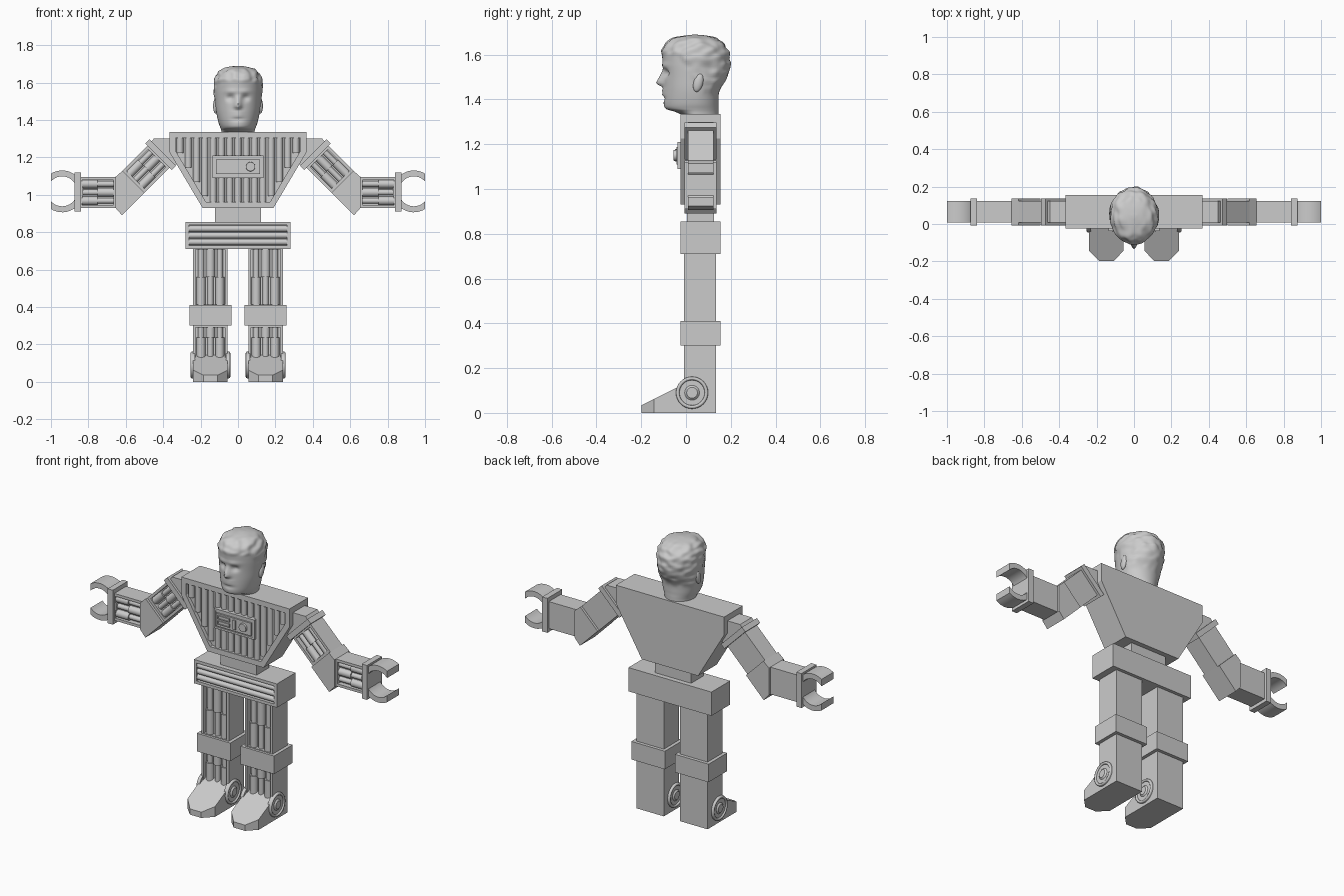
import bpy, bmesh, math
from mathutils import Vector, noise

if "Cube" in bpy.data.objects:
    bpy.data.objects.remove(bpy.data.objects["Cube"])

grey = bpy.data.materials.new("light grey plastic")
grey.use_nodes = True
grey.diffuse_color = (0.6, 0.6, 0.6, 1)
grey.node_tree.nodes["Principled BSDF"].inputs["Base Color"].default_value = (0.6, 0.6, 0.6, 1)

MID = 0.065  # depth centre of the body


def finish(name, bm, smooth=False, angle=40):
    bmesh.ops.recalc_face_normals(bm, faces=bm.faces)
    mesh = bpy.data.meshes.new(name)
    bm.to_mesh(mesh)
    bm.free()
    obj = bpy.data.objects.new(name, mesh)
    bpy.context.collection.objects.link(obj)
    mesh.materials.append(grey)
    if smooth:
        bpy.ops.object.select_all(action='DESELECT')
        obj.select_set(True)
        bpy.context.view_layer.objects.active = obj
        bpy.ops.object.shade_smooth_by_angle(angle=math.radians(angle))
    return obj


def prism(name, pts, y0, y1, frame=0, depth=0.02, smooth=False):
    """Extrude an x-z outline through y; frame sinks a panel into the front."""
    bm = bmesh.new()
    base = bm.faces.new([bm.verts.new((x, y0, z)) for x, z in pts])
    ext = bmesh.ops.extrude_face_region(bm, geom=[base], use_keep_orig=True)
    bmesh.ops.translate(bm, vec=(0, y1 - y0, 0),
                        verts=[v for v in ext["geom"] if isinstance(v, bmesh.types.BMVert)])
    bmesh.ops.recalc_face_normals(bm, faces=bm.faces)
    if frame:
        front = [f for f in bm.faces if f.normal.y < -0.9]
        bmesh.ops.inset_region(bm, faces=front, thickness=frame, use_even_offset=True)
        rim = bmesh.ops.extrude_face_region(bm, geom=front)
        bmesh.ops.translate(bm, vec=(0, depth, 0),
                            verts=[v for v in rim["geom"] if isinstance(v, bmesh.types.BMVert)])
        bmesh.ops.delete(bm, geom=[f for f in front if f.is_valid], context='FACES')
    return finish(name, bm, smooth)


def box(name, x0, x1, z0, z1, y0, y1, **kw):
    return prism(name, [(x0, z0), (x1, z0), (x1, z1), (x0, z1)], y0, y1, **kw)


def rod(name, a, b, r, r2=None, sides=16):
    """Round bar from a to b."""
    a, b = Vector(a), Vector(b)
    bm = bmesh.new()
    bmesh.ops.create_cone(bm, cap_ends=True, segments=sides, radius1=r,
                          radius2=r if r2 is None else r2, depth=(b - a).length)
    rot = (b - a).to_track_quat('Z', 'Y').to_matrix()
    bmesh.ops.rotate(bm, matrix=rot, verts=bm.verts)
    bmesh.ops.translate(bm, vec=(a + b) / 2, verts=bm.verts)
    return finish(name, bm, True)


def stepped_rods(name, start, end, side, spread, y, thick, thin, split):
    """Three parallel pistons, the middle one stepped the other way."""
    for i in (-1, 0, 1):
        a, b = start + side * spread * i, end + side * spread * i
        cut = a.lerp(b, split)
        ra, rb = (thick, thin) if i == 0 else (thin, thick)
        for part, p, q, r in (("upper", a, cut, ra), ("lower", cut, b, rb)):
            rod(f"{name}_{part}_{i + 2}", (p.x, y, p.y), (q.x, y, q.y), r)


# Torso with a ribbed front panel
F, B = MID - 0.09, MID + 0.09
half = [(0.19, 0.93), (0.365, 1.225), (0.365, 1.335)]
prism("torso", half + [(-x, z) for x, z in reversed(half)], F, B, frame=0.032, depth=0.022)
for i in range(-7, 8):
    x = i * 0.0443
    low = 0.955 + max(0, abs(x) - 0.155) * 1.72
    rod(f"torso_rib_{i + 8}", (x, F + 0.022, low), (x, F + 0.022, 1.31), 0.018)

# Chest control plate
box("chest_plate", -0.137, 0.137, 1.09, 1.21, F - 0.012, F + 0.02, frame=0.012, depth=0.004)
box("chest_plate_inner", -0.118, 0.118, 1.11, 1.188, F - 0.018, F)
for z in (1.125, 1.157):
    box("chest_slot", -0.105, -0.025, z, z + 0.022, F - 0.025, F, frame=0.004, depth=0.005)
box("chest_lever", -0.003, 0.016, 1.122, 1.178, F - 0.025, F)
rod("chest_knob", (0.067, F, 1.15), (0.067, F - 0.03, 1.15), 0.027, 0.024, 24)

# Waist and hips
box("waist", -0.122, 0.122, 0.84, 0.95, MID - 0.06, MID + 0.06)
box("hips", -0.28, 0.28, 0.71, 0.855, F, B, frame=0.018, depth=0.02)
for i in range(3):
    z = 0.747 + i * 0.0355
    rod(f"hip_rib_{i + 1}", (-0.265, F + 0.018, z), (0.265, F + 0.018, z), 0.0165)

for sx, tag in ((1, "left"), (-1, "right")):
    # Leg
    cx, lf, lb = 0.1475 * sx, MID - 0.075, MID + 0.07
    w = 0.0925
    box(f"{tag}_thigh", cx - w, cx + w, 0.40, 0.72, lf, lb, frame=0.014, depth=0.03)
    box(f"{tag}_knee", cx - 0.113, cx + 0.113, 0.30, 0.41, F, B)
    box(f"{tag}_shin", cx - w, cx + w, 0, 0.305, lf, lb, frame=0.014, depth=0.03)
    across = Vector((1, 0))
    stepped_rods(f"{tag}_thigh_piston", Vector((cx, 0.71)), Vector((cx, 0.41)), across,
                 0.05, lf + 0.026, 0.024, 0.016, 0.5)
    stepped_rods(f"{tag}_shin_piston", Vector((cx, 0.295)), Vector((cx, 0.13)), across,
                 0.05, lf + 0.026, 0.024, 0.016, 0.35)

    # Foot: wedge with a chamfered toe
    bm = bmesh.new()
    plan = [(-w, 0.04), (-w, -0.143), (-0.038, -0.198), (0.038, -0.198), (w, -0.143), (w, 0.04)]
    low = [bm.verts.new((cx + x, y, 0)) for x, y in plan]
    top = [bm.verts.new((cx + x, y, 0.035 + (y + 0.198) * 0.5)) for x, y in plan]
    bm.faces.new(low)
    bm.faces.new(top)
    for i in range(6):
        j = (i + 1) % 6
        bm.faces.new((low[i], low[j], top[j], top[i]))
    finish(f"{tag}_foot", bm)

    # Ankle discs on both sides of the foot
    for s in (-1, 1):
        at = Vector((cx + s * w, 0.027, 0.09))
        out = Vector((s, 0, 0))
        rod(f"{tag}_ankle_disc", at - out * 0.01, at + out * 0.006, 0.072, sides=32)
        bpy.ops.mesh.primitive_torus_add(major_radius=0.064, minor_radius=0.008, major_segments=32,
                                         minor_segments=8, location=at + out * 0.006,
                                         rotation=(0, math.pi / 2, 0))
        ring = bpy.context.object
        ring.name = f"{tag}_ankle_ring"
        ring.data.materials.append(grey)
        bpy.ops.object.shade_smooth()
        rod(f"{tag}_ankle_hub", at, at + out * 0.014, 0.04, 0.024, 24)

    # Arm: axis slopes down at 45 degrees from the shoulder cuff
    d, n = Vector((sx, -1)).normalized(), Vector((sx, 1)).normalized()
    o = Vector((0.414 * sx, 1.214))

    def along(s, t):
        return o + d * s + n * t

    af, ab, cf, cb = MID - 0.057, MID + 0.057, MID - 0.072, MID + 0.072
    aw = 0.083
    prism(f"{tag}_shoulder", [(0.3 * sx, 1.3), (0.45 * sx, 1.3), along(0, aw), along(0, -aw),
                              (0.3 * sx, 1.17)], af, ab)
    prism(f"{tag}_shoulder_cuff", [along(-0.016, -0.1), along(0.016, -0.1), along(0.016, 0.1),
                                   along(-0.016, 0.1)], cf, cb)
    prism(f"{tag}_upper_arm", [along(0.01, -aw), along(0.205, -aw), along(0.205, aw),
                               along(0.01, aw)], af, ab, frame=0.016, depth=0.03)
    stepped_rods(f"{tag}_upper_arm_piston", along(0.02, 0), along(0.19, 0), n, 0.045,
                 af + 0.026, 0.023, 0.015, 0.5)
    prism(f"{tag}_elbow", [along(0.205, -aw), (0.62 * sx, 0.89), (0.655 * sx, 0.93),
                           (0.655 * sx, 1.095), along(0.205, aw)], cf, cb)
    xs = sorted((0.65 * sx, 0.85 * sx))
    box(f"{tag}_forearm", *xs, 0.93, 1.095, af, ab, frame=0.016, depth=0.03)
    stepped_rods(f"{tag}_forearm_piston", Vector((0.66 * sx, 1.0125)), Vector((0.84 * sx, 1.0125)),
                 Vector((0, 1)), 0.045, af + 0.026, 0.023, 0.015, 0.5)
    box(f"{tag}_wrist_cuff", *sorted((0.84 * sx, 0.875 * sx)), 0.91, 1.12, cf, cb)

    # C-shaped gripping hand, open outwards
    def arc(r, a):
        return [(sx * (0.94 - r * math.cos(a * k / 14)), 1.018 + r * math.sin(a * k / 14))
                for k in range(-14, 15)]
    prism(f"{tag}_hand", arc(0.112, math.acos(-0.06 / 0.112)) +
          arc(0.08, math.acos(-0.06 / 0.08))[::-1], af, ab, smooth=True)

# Head: stacked sections (height, front, back, half width) with facial relief
sections = [(1.33, -0.015, 0.145, 0.088), (1.345, -0.05, 0.145, 0.09), (1.358, -0.09, 0.145, 0.094),
            (1.385, -0.1, 0.145, 0.104), (1.44, -0.1, 0.15, 0.116), (1.5, -0.1, 0.182, 0.122),
            (1.56, -0.104, 0.194, 0.126), (1.61, -0.106, 0.186, 0.124), (1.645, -0.09, 0.168, 0.108),
            (1.67, -0.058, 0.138, 0.082), (1.683, -0.015, 0.1, 0.05), (1.689, 0.03, 0.05, 0.012)]


def bump(v, centre, width):
    return math.exp(-((v - centre) / width) ** 2)


def section(t):
    i = min(int(t), len(sections) - 2)
    f = t - i
    pts = [Vector(sections[min(max(k, 0), len(sections) - 1)]) for k in (i - 1, i, i + 1, i + 2)]
    a, b, c, e = pts
    return b + 0.5 * f * (c - a + f * (2 * a - 5 * b + 4 * c - e + f * (3 * (b - c) + e - a)))


bm = bmesh.new()
rings, cols, rows = [], 80, 72
for r in range(rows + 1):
    z, front, back, wide = section(r / rows * (len(sections) - 1))
    mid, ring = 0.045, []
    for c in range(cols):
        a = 2 * math.pi * c / cols
        x = wide * math.sin(a)
        reach = mid - front if math.cos(a) > 0 else back - mid
        y = mid - reach * math.cos(a)
        hair_line = 1.595 if y < -0.03 else 1.595 - min((y + 0.03) * 1.6, 0.17)
        if math.cos(a) > 0:
            ramp = min(max((1.535 - z) / 0.06, 0), 1) * min(max((z - 1.452) / 0.018, 0), 1)
            y -= 0.034 * ramp * bump(x, 0, 0.017)
            y += 0.017 * bump(abs(x), 0.04, 0.02) * bump(z, 1.518, 0.016)
            y -= 0.006 * bump(z, 1.552, 0.012) * bump(abs(x), 0.035, 0.035)
            y -= 0.008 * bump(x, 0, 0.03) * (bump(z, 1.441, 0.007) + bump(z, 1.423, 0.007))
            y += 0.006 * bump(x, 0, 0.035) * bump(z, 1.402, 0.01)
        cover = min(max((z - hair_line) / 0.02, 0), 1) * min(max((1.688 - z) / 0.02, 0), 1)
        lump = cover * (0.004 + 0.012 * noise.noise(Vector((x * 28, y * 22, z * 34))))
        ring.append(bm.verts.new((x * (1 + lump * 7), mid + (y - mid) * (1 + lump * 5), z + lump * 0.5)))
    rings.append(ring)
for lo, hi in zip(rings, rings[1:]):
    for c in range(cols):
        k = (c + 1) % cols
        bm.faces.new((lo[c], lo[k], hi[k], hi[c]))
bm.faces.new(rings[0])
bm.faces.new(rings[-1])
finish("head", bm, True, 70)

# Ears
for sx, tag in ((1, "left"), (-1, "right")):
    bm = bmesh.new()
    bmesh.ops.create_uvsphere(bm, u_segments=16, v_segments=10, radius=1)
    for v in bm.verts:
        x, y, z = v.co
        v.co = (sx * 0.119 + x * 0.014, 0.055 + y * 0.022 + z * 0.008, 1.475 + z * 0.042)
    finish(f"{tag}_ear", bm, True, 80)
